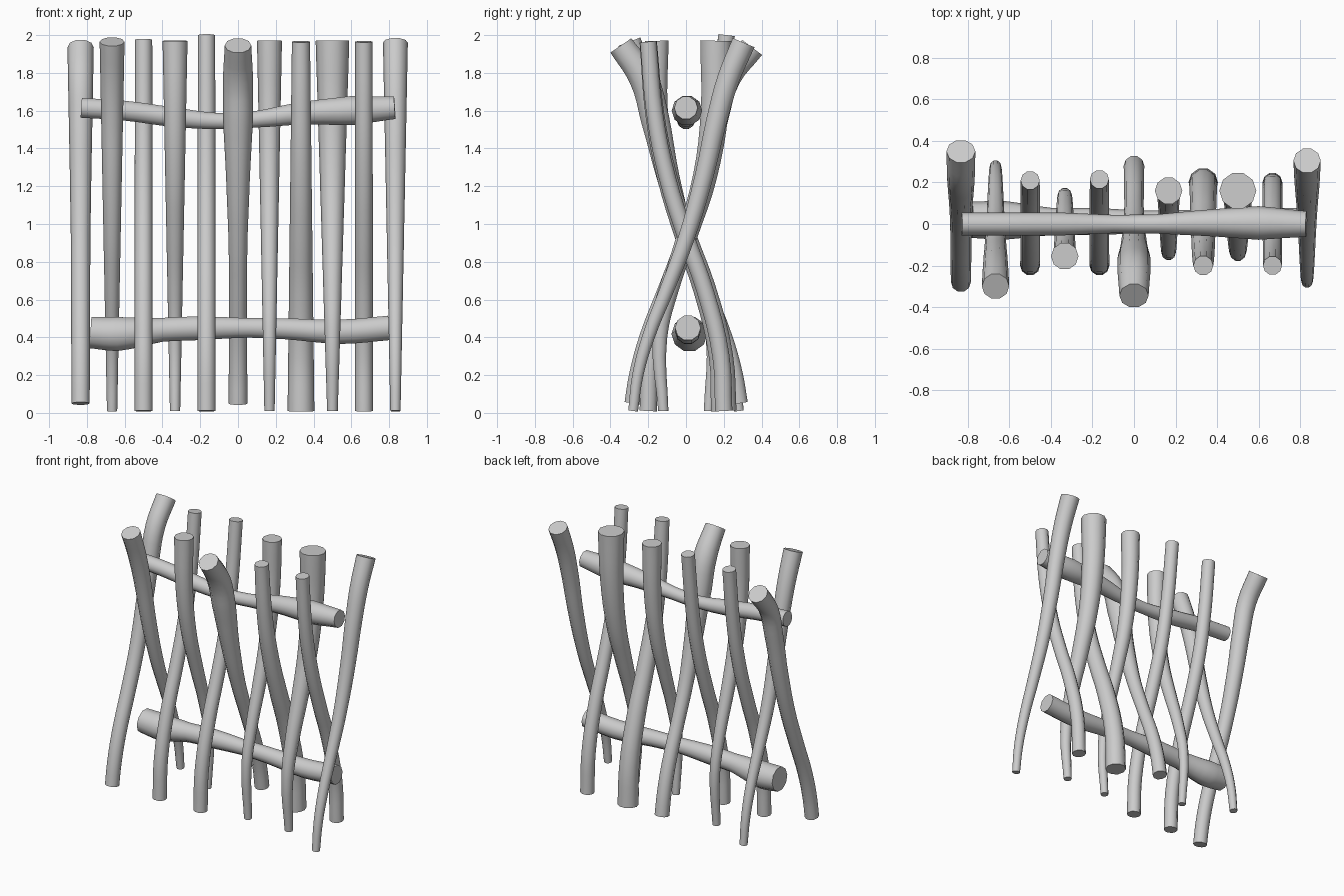
import bpy, math

if "Cube" in bpy.data.objects:
    bpy.data.objects.remove(bpy.data.objects["Cube"])


def tube(name, pts):
    """Ten-sided branch through (x, y, z, radius) points, capped at both ends."""
    cu = bpy.data.curves.new(name, 'CURVE')
    cu.dimensions = '3D'
    cu.bevel_depth = 1.0
    cu.bevel_resolution = 3
    cu.resolution_u = 4
    cu.use_fill_caps = True
    sp = cu.splines.new('BEZIER')
    sp.bezier_points.add(len(pts) - 1)
    for bp, (x, y, z, r) in zip(sp.bezier_points, pts):
        bp.co = (x, y, z)
        bp.radius = r
        bp.handle_left_type = bp.handle_right_type = 'AUTO'
    ob = bpy.data.objects.new(name, cu)
    bpy.context.collection.objects.link(ob)
    bpy.ops.object.select_all(action='DESELECT')
    bpy.context.view_layer.objects.active = ob
    ob.select_set(True)
    bpy.ops.object.convert(target='MESH')
    bpy.ops.object.shade_smooth_by_angle(angle=math.radians(50))


def radius_at(z, prof):
    """Linear lookup in a (height, radius) list."""
    for (z0, r0), (z1, r1) in zip(prof, prof[1:]):
        if z <= z1:
            return r0 + (r1 - r0) * max(0, (z - z0) / (z1 - z0))
    return prof[-1][1]


# Lean profiles (y, z), from the ground up
WIDE = [(-.28, .01), (-.255, .2), (-.2, .4), (-.09, .68), (0, .92),
        (.095, 1.25), (.165, 1.56), (.225, 1.77), (.325, 1.95)]
MEDIUM = [(-.2, .01), (-.185, .3), (-.1, .65), (0, .93), (.1, 1.25),
          (.165, 1.58), (.21, 1.98)]
NARROW = [(-.12, .01), (-.138, .4), (-.08, .67), (.01, .95), (.1, 1.25),
          (.152, 1.6), (.158, 1.97)]

thin = [(0, .027), (1.97, .066)]
even = [(0, .048), (1.97, .046)]
heavy = [(0, .071), (1.97, .048)]

# Crossed poles: side, lean profile, radii, bottom z, top (y, z)
poles = [
    (1, WIDE, [(0, .048), (1, .052), (1.95, .07)], .05, (.35, 1.935)),
    (-1, WIDE, thin, .01, (.3, 1.965)),
    (1, MEDIUM, even, .01, (.21, 1.975)),
    (-1, NARROW, thin, .01, (.155, 1.97)),
    (1, MEDIUM, even, .01, (.215, 2.0)),
    (-1, WIDE, [(0, .05), (.8, .046), (1.2, .06), (1.5, .079), (1.75, .081), (1.95, .07)],
     .05, (.345, 1.945)),
    (1, NARROW, thin, .01, (.16, 1.97)),
    (-1, MEDIUM, heavy, .01, (.2, 1.965)),
    (1, NARROW, [(0, .028), (1.97, .089)], .01, (.16, 1.97)),
    (-1, MEDIUM, even, .01, (.2, 1.965)),
    (1, WIDE, thin, .01, (.305, 1.96)),
]
for i, (side, path, prof, z0, top) in enumerate(poles):
    x = (i - 5) / 6
    path = [(path[0][0], z0)] + path[1:-1] + [top]
    tube(f"pole_{i + 1}", [(x, side * y, z, radius_at(z, prof)) for y, z in path])

# Horizontal rails held in the crossings
tube("upper_rail", [(-.83, 0, 1.615, .055), (-.6, 0, 1.6, .055), (-.35, 0, 1.567, .055),
                    (-.1, 0, 1.545, .044), (.1, 0, 1.555, .046), (.33, .005, 1.585, .062),
                    (.6, .005, 1.6, .081), (.83, 0, 1.615, .062)])
tube("lower_rail", [(-.78, .02, .425, .087), (-.64, .018, .418, .095), (-.4, .012, .44, .066),
                    (-.2, .012, .448, .066), (.05, .01, .45, .054), (.25, .01, .445, .058),
                    (.55, .01, .43, .068), (.8, .01, .45, .068)])
